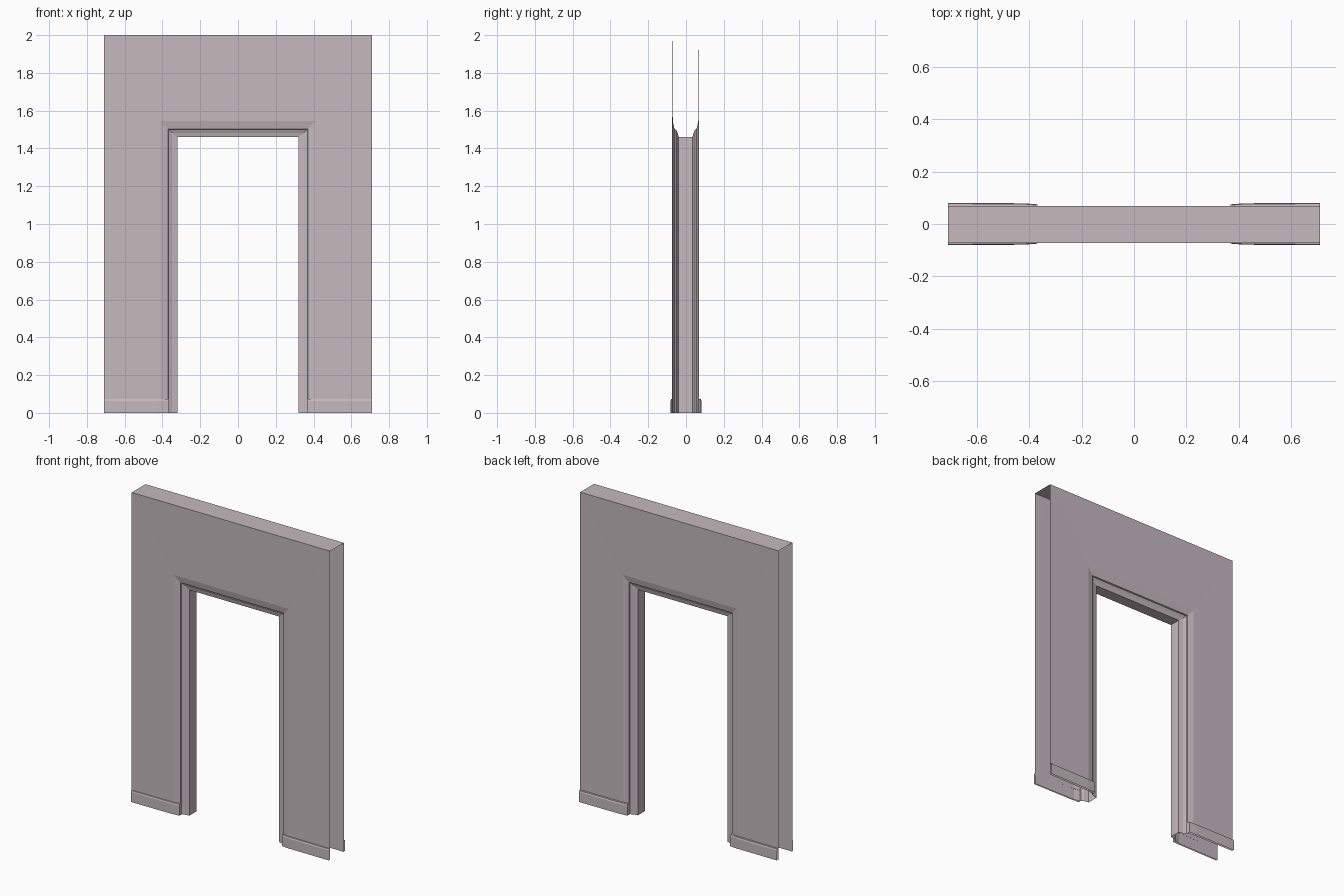
import bpy

if "Cube" in bpy.data.objects:
    bpy.data.objects.remove(bpy.data.objects["Cube"])

# Single warm grey-pink plaster colour
plaster = bpy.data.materials.new("pale_pink_plaster")
plaster.diffuse_color = (0.56, 0.49, 0.52, 1)
plaster.use_nodes = True
plaster.node_tree.nodes["Principled BSDF"].inputs["Base Color"].default_value = plaster.diffuse_color


def make(name, verts, faces):
    mesh = bpy.data.meshes.new(name)
    mesh.from_pydata(verts, [], faces)
    mesh.materials.append(plaster)
    mesh.update()
    obj = bpy.data.objects.new(name, mesh)
    bpy.context.collection.objects.link(obj)
    return obj


def sweep_arch(name, profile):
    """Sweep a profile of (half width, head height, y) round a doorway."""
    verts, faces = [], []
    for a, h, y in profile:
        verts += [(-a, y, 0), (-a, y, h), (a, y, h), (a, y, 0)]
    for r in range(len(profile) - 1):
        for k in range(3):
            o, i = r * 4 + k, (r + 1) * 4 + k
            faces.append((o, i, i + 1, o + 1))
    return make(name, verts, faces)


# Wall faces: shallow slope, then a soft return into the opening
FRONT, BACK = -0.073, 0.068
wall_half = [(0.71, 2.0, 0), (0.41, 1.545, 0.003), (0.37, 1.503, 0.012)]
sweep_arch("front_wall", [(a, h, FRONT + d) for a, h, d in wall_half])
sweep_arch("back_wall", [(a, h, BACK - d) for a, h, d in reversed(wall_half)])

# Door frame: stepped trim on both sides joined by the flat jamb
trim = [(0.37, 1.503, 0.012), (0.367, 1.5, 0.02),
        (0.35, 1.483, 0.028), (0.32, 1.46, 0.034)]
sweep_arch("door_frame", [(a, h, FRONT + d) for a, h, d in trim]
           + [(a, h, BACK - d) for a, h, d in reversed(trim)])

# Top cap; the sides and bottom of the wall stay open
make("wall_top", [(-0.71, FRONT, 2), (0.71, FRONT, 2), (0.71, BACK, 2), (-0.71, BACK, 2)],
     [(0, 1, 2, 3)])


# Skirting boards, following the wall as it curves in near the opening
def skirting(name, sx, sy, wall):
    verts, faces = [], []
    for x, d, back in ((0.71, 0.081, 0), (0.42, 0.079, 0.003), (0.368, 0.075, 0.014)):
        w = abs(wall) - back
        verts += [(sx * x, sy * d, 0), (sx * x, sy * d, 0.064),
                  (sx * x, sy * (d - 0.003), 0.073), (sx * x, sy * w, 0.074),
                  (sx * x, sy * w, 0)]
    for r in range(2):
        for k in range(3):
            a, b = r * 5 + k, r * 5 + k + 5
            faces.append((a, b, b + 1, a + 1))
    faces.append((10, 14, 13, 12, 11))  # end at the door
    if sx * sy > 0:
        faces = [f for f in faces]
    else:
        faces = [tuple(reversed(f)) for f in faces]
    return make(name, verts, faces)


for sx, side in ((-1, "left"), (1, "right")):
    skirting("front_skirting_" + side, sx, -1, FRONT)
    skirting("back_skirting_" + side, sx, 1, BACK)
